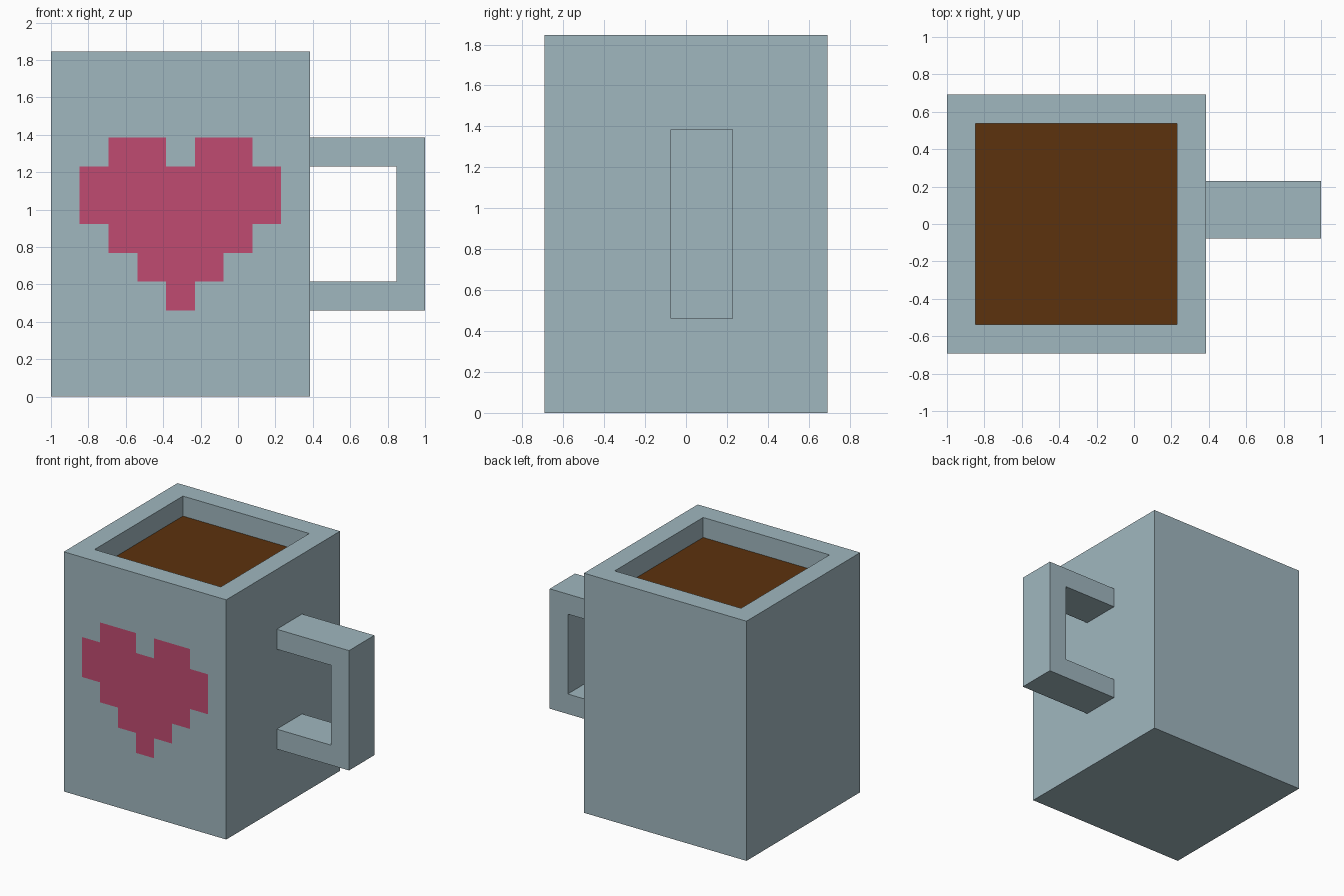
import bpy
import bmesh
from mathutils import Vector

if "Cube" in bpy.data.objects:
    bpy.data.objects.remove(bpy.data.objects["Cube"], do_unlink=True)

U = 2 / 13                      # one block of the design
LEFT, FRONT = -1.0, -4.5 * U    # left edge and front face of the cup


def material(name, rgb):
    m = bpy.data.materials.new(name)
    m.use_nodes = True
    m.diffuse_color = (*rgb, 1)
    m.node_tree.nodes["Principled BSDF"].inputs["Base Color"].default_value = (*rgb, 1)
    return m


def finish(bm, name, mats):
    mesh = bpy.data.meshes.new(name)
    bm.normal_update()
    bm.to_mesh(mesh)
    bm.free()
    for m in mats:
        mesh.materials.append(m)
    obj = bpy.data.objects.new(name, mesh)
    bpy.context.collection.objects.link(obj)
    return obj


ceramic = material("pale blue ceramic", (0.352, 0.474, 0.521))
pink = material("heart pink", (0.527, 0.070, 0.165))
coffee = material("coffee brown", (0.107, 0.032, 0.004))

# Cup body: a 9 x 9 x 12 block
bm = bmesh.new()
bmesh.ops.create_cube(bm, size=1)
for v in bm.verts:
    v.co = Vector((LEFT + (v.co.x + 0.5) * 9 * U, v.co.y * 9 * U, (v.co.z + 0.5) * 12 * U))
bm.normal_update()

# Rim and recess: inset the top, then sink it by one block
top = next(f for f in bm.faces if f.normal.z > 0.9)
bmesh.ops.inset_individual(bm, faces=[top], thickness=U, use_even_offset=True)
sunk = bmesh.ops.extrude_discrete_faces(bm, faces=[top])["faces"][0]
bmesh.ops.translate(bm, verts=sunk.verts[:], vec=(0, 0, -U))
bmesh.ops.delete(bm, geom=[sunk], context="FACES_ONLY")
bm.normal_update()


# Front face cut into cells, with the heart picked out by row
def cut_front(co, no):
    front = [f for f in bm.faces if f.normal.y < -0.9 and f.calc_center_median().y < FRONT + 0.01]
    edges = {e for f in front for e in f.edges}
    verts = {v for f in front for v in f.verts}
    bmesh.ops.bisect_plane(bm, geom=front + list(edges) + list(verts),
                           plane_co=co, plane_no=no, dist=1e-5)
    bm.normal_update()


for i in range(1, 9):
    cut_front((LEFT + i * U, 0, 0), (1, 0, 0))
for k in range(3, 10):
    cut_front((0, 0, k * U), (0, 0, 1))

heart = {8: (2, 3, 5, 6), 7: range(1, 8), 6: range(1, 8),
         5: range(2, 7), 4: range(3, 6), 3: (4,)}
for f in bm.faces:
    c = f.calc_center_bounds()
    if f.normal.y < -0.9 and c.y < FRONT + 0.01:
        col, row = int((c.x - LEFT) / U), int(c.z / U)
        if 3 <= c.z / U <= 9 and col in heart.get(row, ()):
            f.material_index = 1
finish(bm, "cup_body", [ceramic, pink])

# Coffee surface closing the recess
bm = bmesh.new()
bmesh.ops.create_grid(bm, x_segments=1, y_segments=1, size=3.5 * U)
bmesh.ops.translate(bm, verts=bm.verts[:], vec=(LEFT + 4.5 * U, 0, 11 * U))
finish(bm, "coffee_surface", [coffee])

# Handle: square C profile pushed back by two blocks, slightly behind centre
profile = [(9, 3), (13, 3), (13, 9), (9, 9), (9, 8), (12, 8), (12, 4), (9, 4)]
bm = bmesh.new()
face = bm.faces.new([bm.verts.new((LEFT + x * U, -0.5 * U, z * U)) for x, z in profile])
ext = bmesh.ops.extrude_face_region(bm, geom=[face], use_keep_orig=True)["geom"]
bmesh.ops.translate(bm, verts=[g for g in ext if isinstance(g, bmesh.types.BMVert)],
                    vec=(0, 2 * U, 0))
bmesh.ops.recalc_face_normals(bm, faces=bm.faces[:])
finish(bm, "handle", [ceramic])
